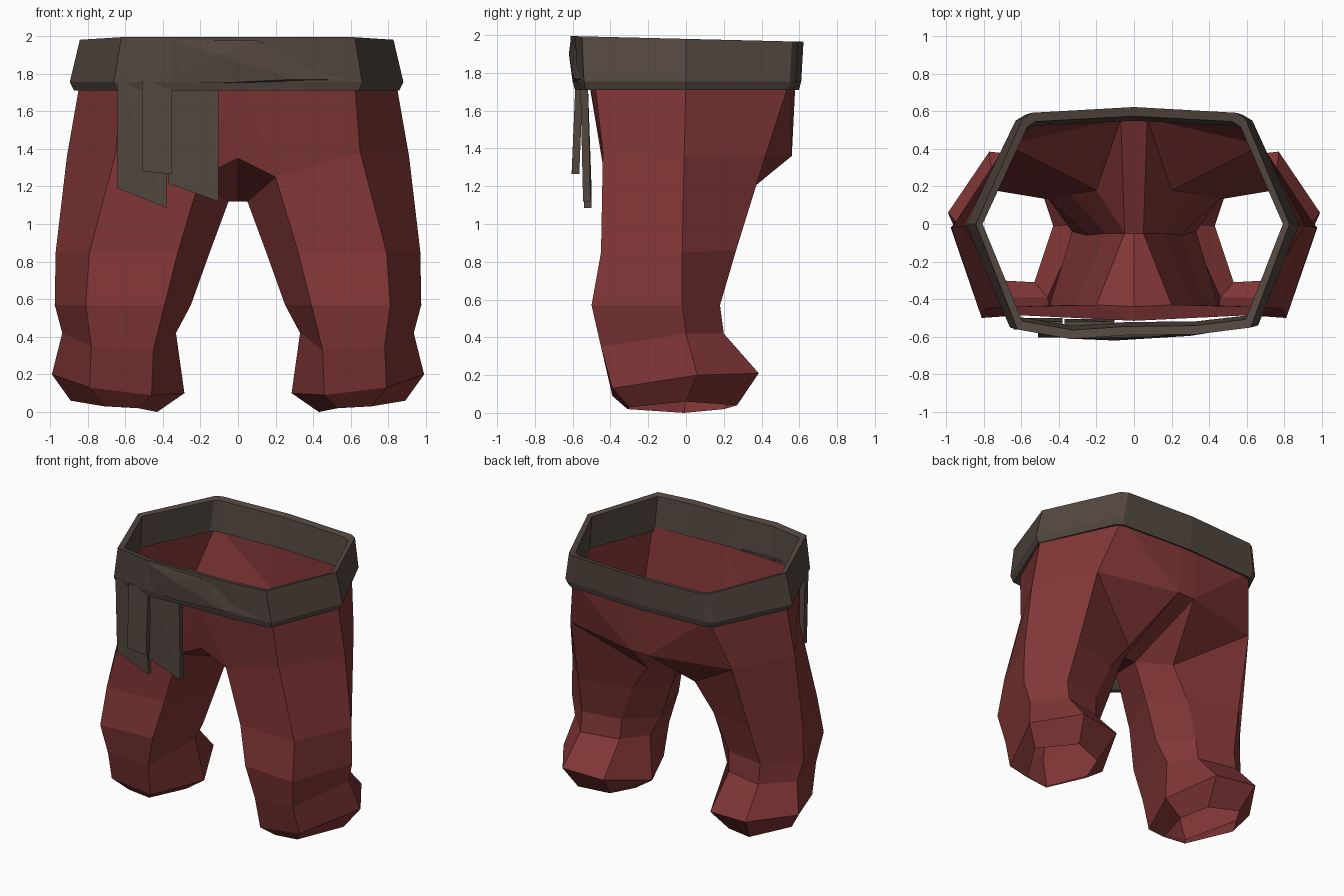
import bpy, bmesh

if "Cube" in bpy.data.objects:
    bpy.data.objects.remove(bpy.data.objects["Cube"])


def material(name, rgb):
    m = bpy.data.materials.new(name)
    m.diffuse_color = (*rgb, 1)
    m.use_nodes = True
    m.node_tree.nodes["Principled BSDF"].inputs["Base Color"].default_value = m.diffuse_color
    return m


RED = material("red_cloth", (0.22, 0.037, 0.037))
BROWN = material("brown_cloth", (0.088, 0.064, 0.051))


def build(name, verts, faces, mat, hull=False):
    bm = bmesh.new()
    vs = [bm.verts.new(v) for v in verts]
    if hull:
        bmesh.ops.convex_hull(bm, input=vs)
    for f in faces:
        bm.faces.new([vs[i] for i in f])
    bmesh.ops.recalc_face_normals(bm, faces=bm.faces)
    me = bpy.data.meshes.new(name)
    bm.to_mesh(me)
    bm.free()
    me.materials.append(mat)
    ob = bpy.data.objects.new(name, me)
    bpy.context.collection.objects.link(ob)
    return ob


# Trousers: six-sided leg rings, hip to hem
# order: outer, front outer, front inner, inner, back inner, back outer
rings = [
    [(.91, -.01, 1.36), (.65, -.44, 1.38), (.2, -.43, 1.25), (.05, -.05, 1.12), (.2, .18, 1.05), (.68, .42, 1.36)],
    [(.97, -.02, .85), (.79, -.45, .85), (.32, -.43, .85), (.15, -.05, .85), (.34, .16, .85), (.72, .265, .86)],
    [(.975, -.02, .57), (.81, -.5, .57), (.39, -.47, .57), (.25, -.06, .57), (.45, .13, .57), (.75, .18, .57)],
    [(.935, 0, .42), (.78, -.45, .35), (.45, -.44, .33), (.33, -.04, .42), (.46, .14, .42), (.75, .2, .42)],
    [(.99, .06, .2), (.79, -.39, .13), (.46, -.39, .09), (.285, 0, .1), (.45, .35, .19), (.77, .385, .21)],
    [(.89, 0, .06), (.71, -.3, .03), (.53, -.31, .02), (.43, -.01, 0), (.5, .2, .02), (.72, .27, .04)],
]
verts = [p for r in rings for p in r]
faces = [(6*r + i, 6*r + (i+1) % 6, 6*r + 6 + (i+1) % 6, 6*r + 6 + i)
         for r in range(5) for i in range(6)]

# Seat: waistline, front seam, crotch and back strip joined to the hip ring
n = len(verts)
CFW, FOW, OW, BOW, CBW, CMW, CF, CI, CB, CM = range(n, n + 10)
verts += [(0, -.515, 1.76), (.62, -.485, 1.76), (.84, 0, 1.76), (.57, .55, 1.76),
          (.07, .58, 1.76), (0, .58, 1.76), (0, -.44, 1.35), (0, -.05, 1.12),
          (.07, .56, 1.36), (0, .56, 1.36)]
O, FO, FI, I, BI, BO = range(6)
faces += [(CFW, FOW, FO, FI), (CFW, FI, CF), (FOW, OW, O, FO), (OW, BOW, BO, O),
          (BOW, BO, CB), (BO, BI, CB), (CBW, BOW, CB), (CMW, CBW, CB, CM),
          (CM, CB, I, CI), (CB, BI, I), (CF, FI, I, CI)]
trousers = build("trousers", verts, faces, RED)
mod = trousers.modifiers.new("mirror", "MIRROR")
mod.use_clip = True

# Waist sash: closed profile carried around a faceted outline
outline = [(.88, 0), (.66, -.54), (.36, -.575), (-.05, -.58), (-.36, -.6), (-.66, -.55),
           (-.895, 0), (-.63, .55), (-.58, .58), (0, .61), (.58, .58), (.63, .55)]
profile = [(.92, .9, 1.725), (.975, .98, 1.71), (1, 1, 1.755),
           (.94, 1.02, 1.995), (.9, .94, 1.985)]
verts = [(x*sx, y*sy, z - (.03*(y + .6)/1.2 if z > 1.9 else 0))
         for x, y in outline for sx, sy, z in profile]
N, P = len(outline), len(profile)
faces = [(i*P + j, i*P + (j+1) % P, (i+1) % N*P + (j+1) % P, (i+1) % N*P + j)
         for i in range(N) for j in range(P)]
build("waist_sash", verts, faces, BROWN)

# Diagonal fold across the front of the sash
build("sash_fold", [(-.4, -.59, 1.76), (-.1, -.6, 1.75), (.64, -.54, 1.765), (.1, -.6, 1.975),
                    (-.35, -.61, 1.98), (-.1, -.62, 1.9), (.3, -.595, 1.77)], [], BROWN, True)


# Hanging sash ends: thin panels with slanted lower edges
def tail(name, x0, x1, y_top, y_low, z0, z1, t=.04):
    pts = [(x, y + d, z) for d in (0, t)
           for x, y, z in ((x0, y_top, 1.76), (x1, y_top, 1.76),
                           (x1, y_low, z1), (x0, y_low, z0))]
    build(name, pts, [], BROWN, True)


tail("sash_end_outer", -.64, -.38, -.56, -.54, 1.19, 1.085)
tail("sash_end_inner", -.37, -.105, -.56, -.545, 1.215, 1.12)
tail("sash_end_front", -.51, -.35, -.585, -.605, 1.28, 1.265)
